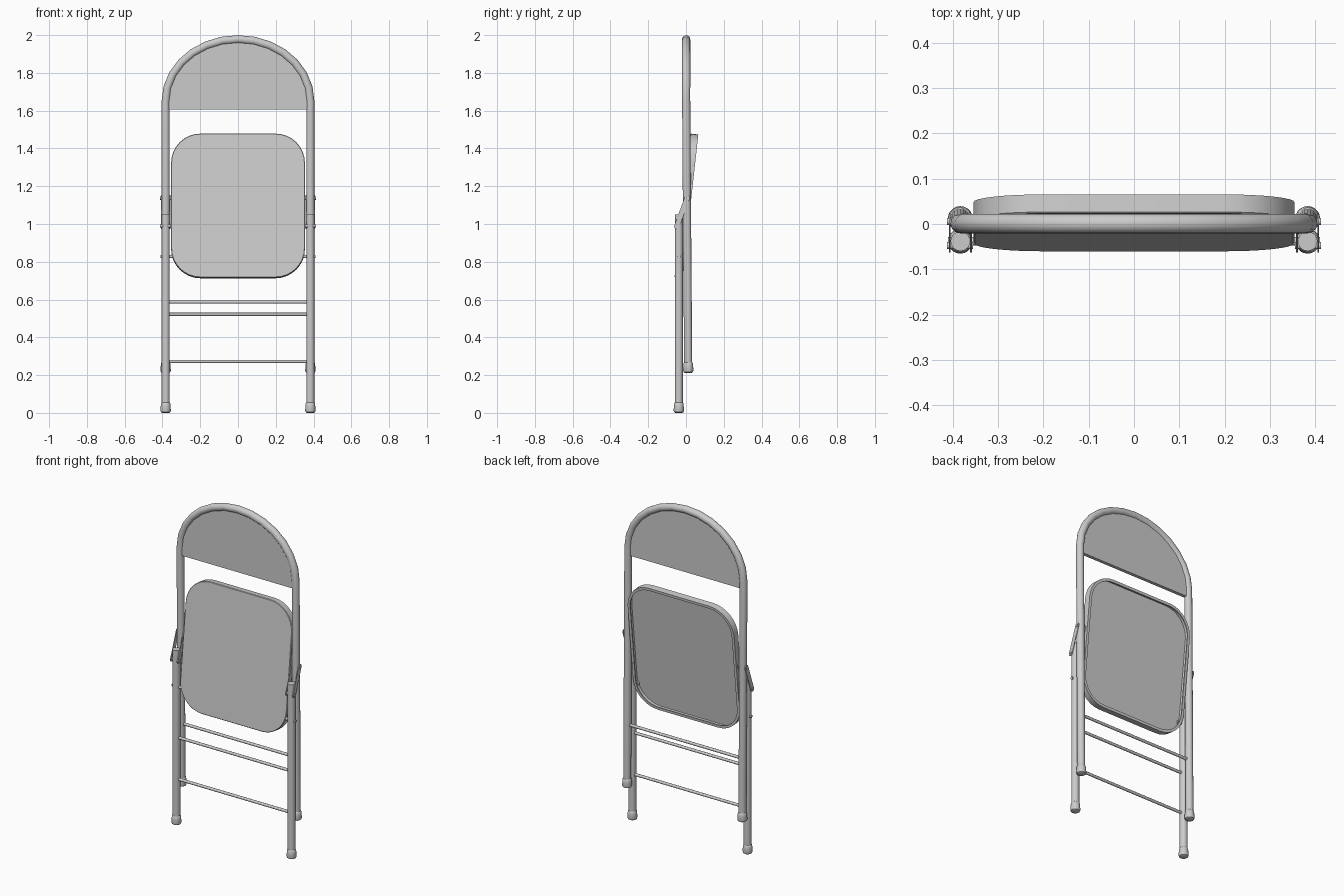
import bpy, bmesh, math
from mathutils import Vector, Matrix

if "Cube" in bpy.data.objects:
    bpy.data.objects.remove(bpy.data.objects["Cube"])

X = 0.383        # tube centre line, left and right
R = 0.0215       # tube radius
LEG_Y = -0.038   # front leg plane


def frame_y(z):
    return 0.011 * max(0, (1.6 - z)) / 1.4 + 0.001


def finish(name, bm, angle=35):
    bmesh.ops.recalc_face_normals(bm, faces=bm.faces)
    me = bpy.data.meshes.new(name)
    bm.to_mesh(me)
    bm.free()
    ob = bpy.data.objects.new(name, me)
    bpy.context.collection.objects.link(ob)
    bpy.ops.object.select_all(action='DESELECT')
    ob.select_set(True)
    bpy.context.view_layer.objects.active = ob
    bpy.ops.object.shade_smooth_by_angle(angle=math.radians(angle))
    return ob


def loft(name, rings, angle=35):
    """Skin a list of equal-length closed rings and cap both ends."""
    bm = bmesh.new()
    vs = [[bm.verts.new(p) for p in ring] for ring in rings]
    n = len(rings[0])
    for a, b in zip(vs, vs[1:]):
        for i in range(n):
            j = (i + 1) % n
            bm.faces.new((a[i], a[j], b[j], b[i]))
    bm.faces.new(vs[0])
    bm.faces.new(vs[-1])
    return finish(name, bm, angle)


def tube(name, pts, r, n=20):
    """Round tube along a path lying in a plane of constant-ish y."""
    pts = [Vector(p) for p in pts]
    rings = []
    for i, p in enumerate(pts):
        t = (pts[min(i + 1, len(pts) - 1)] - pts[max(i - 1, 0)]).normalized()
        u = t.cross(Vector((0, 1, 0))).normalized()
        v = t.cross(u)
        rings.append([p + r * (math.cos(a) * u + math.sin(a) * v)
                      for a in (2 * math.pi * k / n for k in range(n))])
    return loft(name, rings)


def lathe(name, x, y, z, profile, n=20):
    return loft(name, [[(x + r * math.cos(a), y + r * math.sin(a), z + h)
                        for a in (2 * math.pi * k / n for k in range(n))]
                       for r, h in profile])


def rounded_rect(w, h, r, seg=8):
    pts = []
    for k, (sx, sz) in enumerate(((1, 1), (-1, 1), (-1, -1), (1, -1))):
        for i in range(seg + 1):
            a = math.pi / 2 * (k + i / seg)
            pts.append((sx * (w - r) + r * math.cos(a), sz * (h - r) + r * math.sin(a)))
    return pts


def arch(a, b, n=14):
    return [(-a * math.cos(math.pi * i / n), 1.65 + b * math.sin(math.pi * i / n))
            for i in range(n + 1)]


# back frame: one bent tube forming back legs and top arch
path = [(-X, frame_y(0.23), 0.23), (-X, frame_y(1.2), 1.2)]
path += [(x, frame_y(z), z) for x, z in arch(X, 0.328)]
path += [(X, frame_y(1.2), 1.2), (X, frame_y(0.23), 0.23)]
tube("back_frame", path, R)

# back rest panel filling the arch
outline = [(-0.378, 1.605)] + arch(0.378, 0.323) + [(0.378, 1.605)]
loft("back_rest", [[(x, y, z) for x, z in outline] for y in (-0.01, 0.01)])

# seat pan: flat front, hollow back with a narrow lip, leaning backwards
tilt = Matrix.Translation((0, -0.0185, 1.098)) @ Matrix.Rotation(math.radians(-6.3), 4, 'X')
rings = []
for inset, y in ((0.003, 0), (0, 0.003), (0, 0.042), (0.016, 0.042), (0.016, 0.036),
                 (0.005, 0.036), (0.005, 0.01)):
    rings.append([tilt @ Vector((x, y, z)) for x, z in
                  rounded_rect(0.354 - inset, 0.383 - inset, 0.155 - inset)])
loft("seat", rings)

# cross rods: one between the back legs, two between the front legs
for name, y, z in (("back_rod", frame_y(0.585), 0.587), ("upper_front_rod", LEG_Y, 0.522),
                   ("lower_front_rod", LEG_Y, 0.272)):
    tube(name, [(-X, y, z), (X, y, z)], 0.0085, 12)

foot = [(0.018, 0), (0.025, 0.004), (0.0275, 0.012), (0.026, 0.035), (0.0245, 0.05), (0.0215, 0.054)]
for side, s in (("left", -1), ("right", 1)):
    # front legs and rubber feet
    tube("front_leg_" + side, [(s * X, LEG_Y, 0.03), (s * X, LEG_Y, 1.05)], R)
    lathe("front_foot_" + side, s * X, LEG_Y, 0, foot)
    lathe("back_foot_" + side, s * X, frame_y(0.21), 0.212, foot)
    # seat pivot pin through the front leg
    tube("seat_pivot_" + side, [(s * 0.335, LEG_Y, 0.828), (s * 0.41, LEG_Y, 0.828)], 0.009, 12)
    # hinge link plates on both sides of the tubes, with rivets
    lean = Matrix.Translation((0, -0.021, 1.063)) @ Matrix.Rotation(math.radians(-20), 4, 'X')
    for part, x in (("outer", 0.4065), ("inner", 0.3595)):
        loft("hinge_link_%s_%s" % (part, side),
             [[lean @ Vector((s * (x + d), y, z)) for y, z in rounded_rect(0.014, 0.095, 0.0138, 5)]
              for d in (-0.002, 0.002)])
    for end, k in (("lower", -0.078), ("upper", 0.078)):
        p = lean @ Vector((0, 0, k))
        tube("hinge_rivet_%s_%s" % (end, side),
             [(s * 0.355, p.y, p.z), (s * 0.412, p.y, p.z)], 0.008, 12)
